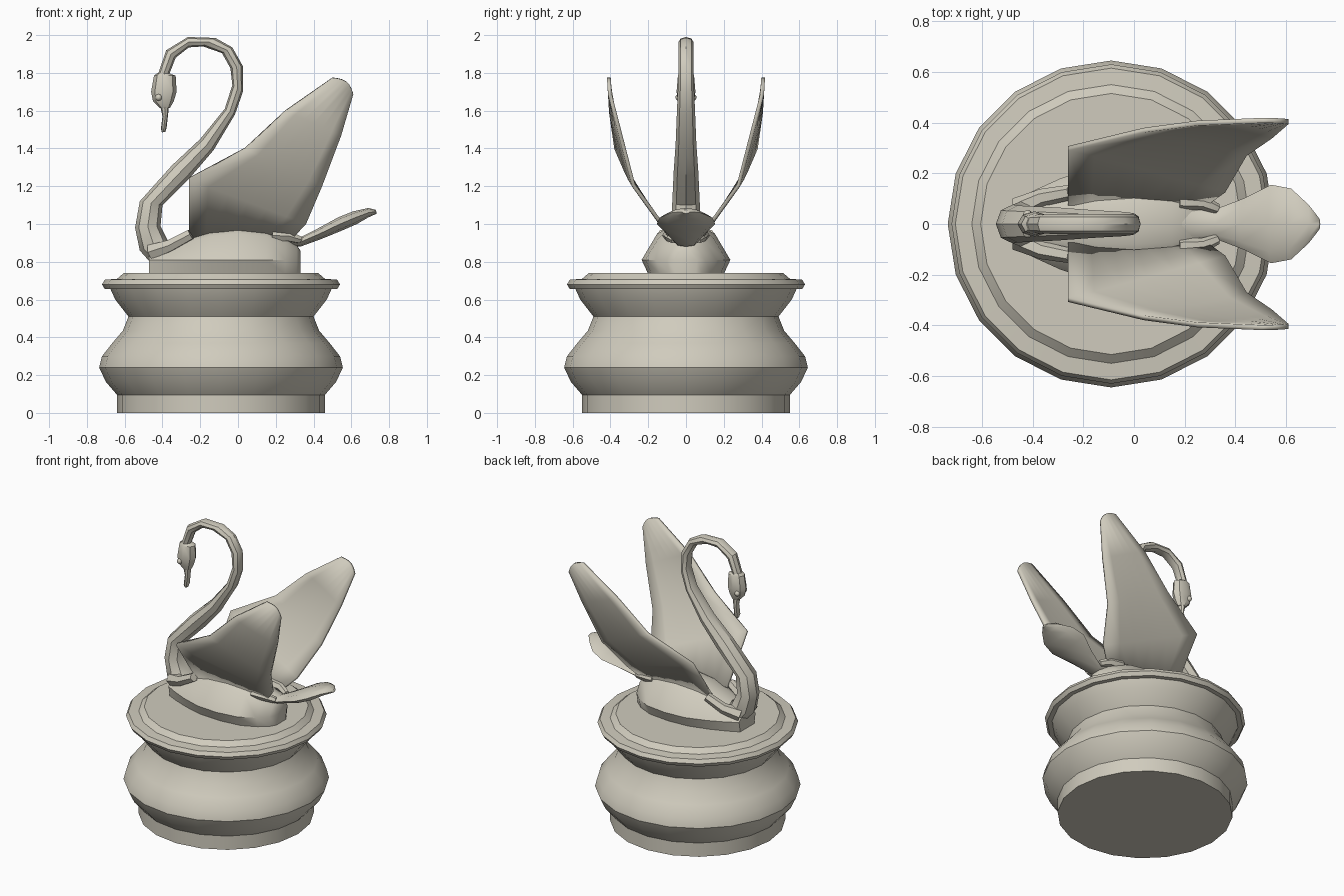
import bpy, bmesh, math
from mathutils import Vector

cube = bpy.data.objects.get("Cube")
if cube:
    bpy.data.objects.remove(cube, do_unlink=True)

stone = bpy.data.materials.new("pale stone")
stone.use_nodes = True
COLOUR = (0.63, 0.60, 0.51, 1)
stone.diffuse_color = COLOUR
stone.node_tree.nodes["Principled BSDF"].inputs["Base Color"].default_value = COLOUR


def finish(name, bm, angle=35):
    """Turn a bmesh into a named, shaded object."""
    bmesh.ops.recalc_face_normals(bm, faces=bm.faces)
    mesh = bpy.data.meshes.new(name)
    bm.to_mesh(mesh)
    bm.free()
    mesh.materials.append(stone)
    obj = bpy.data.objects.new(name, mesh)
    bpy.context.collection.objects.link(obj)
    bpy.ops.object.select_all(action="DESELECT")
    obj.select_set(True)
    bpy.context.view_layer.objects.active = obj
    bpy.ops.object.shade_smooth_by_angle(angle=math.radians(angle))
    return obj


def loft(name, rings, angle=35):
    """Skin a list of equal-length closed rings and cap both ends."""
    bm = bmesh.new()
    loops = [[bm.verts.new(p) for p in ring] for ring in rings]
    n = len(loops[0])
    for a, b in zip(loops, loops[1:]):
        for i in range(n):
            j = (i + 1) % n
            bm.faces.new((a[i], a[j], b[j], b[i]))
    bm.faces.new(loops[0])
    bm.faces.new(loops[-1])
    return finish(name, bm, angle)


def oval_loft(name, stations, sides=8, angle=35):
    """Each station: outer x, z, inner x, z in the middle plane, half width in y."""
    rings = []
    for ax, az, bx, bz, w in stations:
        a, b = Vector((ax, 0, az)), Vector((bx, 0, bz))
        ring = []
        for i in range(sides):
            t = 2 * math.pi * i / sides
            ring.append((a + b) / 2 + (a - b) / 2 * math.cos(t) + Vector((0, w * math.sin(t), 0)))
        rings.append(ring)
    return loft(name, rings, angle)


def tube(name, points, radii, sides=6):
    """Tapered tube through a few points."""
    pts = [Vector(p) for p in points]
    rings = []
    for i, p in enumerate(pts):
        d = pts[min(i + 1, len(pts) - 1)] - pts[max(i - 1, 0)]
        u = d.cross(Vector((0, 0, 1))).normalized()
        v = u.cross(d).normalized()
        rings.append([p + radii[i] * (u * math.cos(t) + v * math.sin(t))
                      for t in (2 * math.pi * k / sides for k in range(sides))])
    return loft(name, rings)


# Turned pot with its lid rim
POT_X, SIDES = -0.09, 20
profile = [(0.55, 0), (0.55, 0.095), (0.61, 0.165), (0.645, 0.24), (0.63, 0.30),
           (0.575, 0.37), (0.52, 0.435), (0.49, 0.51), (0.56, 0.60), (0.585, 0.655),
           (0.615, 0.655), (0.63, 0.68), (0.615, 0.705), (0.55, 0.71), (0.515, 0.74)]
loft("pot", [[(POT_X + r * math.cos(2 * math.pi * i / SIDES),
               r * math.sin(2 * math.pi * i / SIDES), z) for i in range(SIDES)]
             for r, z in profile])

# Bird body: x, half width, top height
body = [(-0.47, 0.09, 0.85), (-0.40, 0.13, 0.88), (-0.29, 0.18, 0.925),
        (-0.15, 0.225, 0.975), (0, 0.235, 0.995), (0.15, 0.215, 0.975),
        (0.25, 0.16, 0.935), (0.31, 0.10, 0.89), (0.33, 0.06, 0.86)]
rings = []
for x, w, top in body:
    h = top - 0.81
    half = [(0.85 * w, 0.735), (w, 0.81), (0.65 * w, 0.81 + 0.75 * h), (0.34 * w, 0.81 + 0.96 * h)]
    rings.append([(x, y, z) for y, z in half] + [(x, 0, top)]
                 + [(x, -y, z) for y, z in reversed(half)])
loft("body", rings)

# Curved neck
oval_loft("neck", [
    (-0.41, 0.735, -0.27, 0.84, 0.11), (-0.52, 0.86, -0.37, 0.91, 0.09),
    (-0.545, 0.98, -0.41, 0.99, 0.077), (-0.52, 1.12, -0.40, 1.10, 0.073),
    (-0.35, 1.31, -0.25, 1.25, 0.065), (-0.20, 1.45, -0.13, 1.39, 0.055),
    (-0.07, 1.61, -0.016, 1.58, 0.048), (-0.03, 1.735, 0.026, 1.70, 0.043),
    (-0.04, 1.825, 0.026, 1.835, 0.04), (-0.085, 1.905, -0.03, 1.935, 0.04),
    (-0.185, 1.94, -0.12, 1.985, 0.04), (-0.26, 1.935, -0.265, 1.99, 0.04),
    (-0.33, 1.88, -0.38, 1.92, 0.038), (-0.365, 1.79, -0.425, 1.79, 0.036)])

# Head, beak and eyes
oval_loft("head", [
    (-0.37, 1.80, -0.425, 1.80, 0.032), (-0.33, 1.785, -0.445, 1.785, 0.043),
    (-0.325, 1.70, -0.46, 1.70, 0.05), (-0.34, 1.65, -0.45, 1.65, 0.043),
    (-0.36, 1.615, -0.415, 1.615, 0.028)])
oval_loft("beak", [
    (-0.365, 1.64, -0.415, 1.64, 0.03), (-0.37, 1.58, -0.40, 1.57, 0.024),
    (-0.378, 1.51, -0.408, 1.505, 0.026), (-0.385, 1.487, -0.403, 1.485, 0.015)])
for side, label in ((1, "left"), (-1, "right")):
    bm = bmesh.new()
    bmesh.ops.create_uvsphere(bm, u_segments=8, v_segments=6, radius=0.018)
    bmesh.ops.translate(bm, verts=bm.verts, vec=(-0.42, side * 0.038, 1.67))
    finish(label + "_eye", bm, 60)

# Spoon-shaped tail
oval_loft("tail", [
    (0.19, 0.96, 0.20, 0.88, 0.07), (0.32, 0.925, 0.33, 0.88, 0.06),
    (0.42, 0.975, 0.44, 0.92, 0.10), (0.53, 1.035, 0.55, 0.965, 0.155),
    (0.61, 1.067, 0.63, 1.00, 0.14), (0.69, 1.085, 0.69, 1.035, 0.075),
    (0.73, 1.075, 0.735, 1.055, 0.02)], angle=45)

# Wings: height against sideways spread, then leading and trailing edges as x, z
spread = [(0.88, 0.05), (0.96, 0.10), (1.2, 0.275), (1.25, 0.305),
          (1.4, 0.37), (1.55, 0.395), (1.8, 0.41)]
leading = [(-0.26, 0.93), (-0.26, 1.24), (0.037, 1.40), (0.25, 1.60), (0.50, 1.775)]
trailing = [(0.28, 0.92), (0.36, 1.005), (0.445, 1.205), (0.545, 1.47), (0.61, 1.69)]
COLS = 6


def spread_at(z):
    for (z0, y0), (z1, y1) in zip(spread, spread[1:]):
        if z <= z1:
            return y0 + (y1 - y0) * (z - z0) / (z1 - z0)
    return spread[-1][1]


for side, label in ((1, "left"), (-1, "right")):
    bm = bmesh.new()
    grid = []
    for k, ((lx, lz), (tx, tz)) in enumerate(zip(leading, trailing)):
        row = []
        for c in range(COLS + 1):
            u = c / COLS
            x, z = lx + (tx - lx) * u, lz + (tz - lz) * u
            if k == len(leading) - 1:
                bulge = 0.02 * math.sin(math.pi * u)
                x, z = x + bulge, z + bulge
            inward = 0.035 * u * u if k == 3 else 0
            row.append(bm.verts.new((x, side * (spread_at(z) - inward), z)))
        grid.append(row)
    for a, b in zip(grid, grid[1:]):
        for c in range(COLS):
            bm.faces.new((a[c], a[c + 1], b[c + 1], b[c]))
    wing = finish(label + "_wing", bm)
    solid = wing.modifiers.new("thickness", "SOLIDIFY")
    solid.thickness = 0.02
    solid.offset = 0

    # Shoulder and hip joining the wing to the body
    tube(label + "_shoulder",
         [(-0.46, side * 0.06, 0.85), (-0.36, side * 0.105, 0.885), (-0.25, side * 0.125, 0.945)],
         [0.045, 0.035, 0.03])
    tube(label + "_hip",
         [(0.18, side * 0.09, 0.94), (0.27, side * 0.085, 0.935), (0.33, side * 0.06, 0.915)],
         [0.035, 0.03, 0.02])
